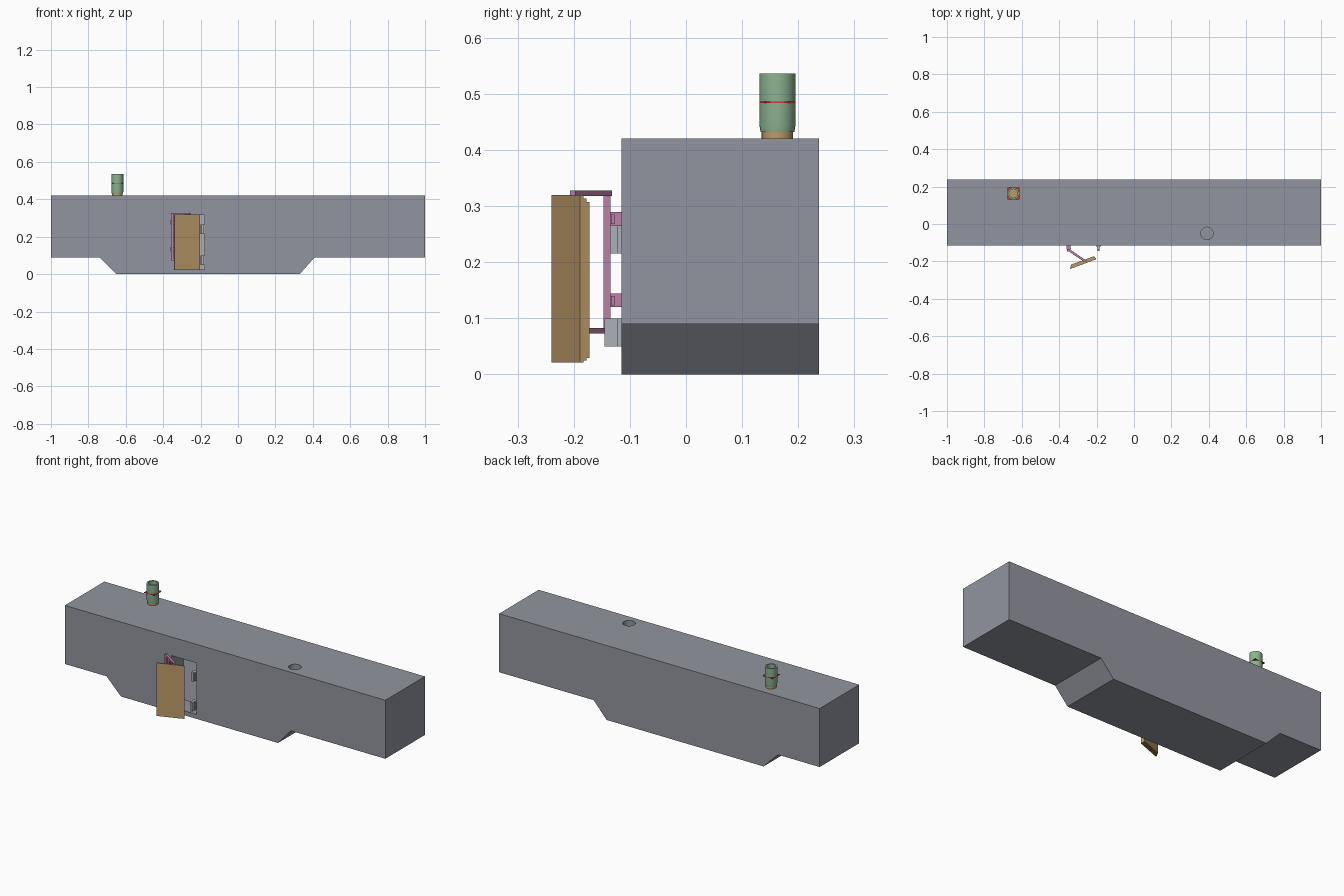
import bpy, bmesh, math
from mathutils import Vector, Matrix

cube = bpy.data.objects.get("Cube")
if cube:
    bpy.data.objects.remove(cube, do_unlink=True)


def material(name, rgb):
    m = bpy.data.materials.new(name)
    m.use_nodes = True
    m.diffuse_color = (*rgb, 1)
    m.node_tree.nodes["Principled BSDF"].inputs["Base Color"].default_value = (*rgb, 1)
    return m


GREY = material("hull grey", (0.29, 0.30, 0.35))
STEEL = material("light steel", (0.40, 0.44, 0.48))
TAN = material("tan", (0.50, 0.32, 0.14))
PINK = material("pink", (0.51, 0.22, 0.40))
GREEN = material("green", (0.27, 0.46, 0.29))
RED = material("red", (0.60, 0.04, 0.04))


def finish(name, bm, mat):
    bmesh.ops.recalc_face_normals(bm, faces=bm.faces)
    mesh = bpy.data.meshes.new(name)
    bm.to_mesh(mesh)
    bm.free()
    ob = bpy.data.objects.new(name, mesh)
    bpy.context.collection.objects.link(ob)
    if mat:
        mesh.materials.append(mat)
    return ob


def box(name, lo, hi, mat, frame=Matrix()):
    lo, hi = Vector(lo), Vector(hi)
    bm = bmesh.new()
    bmesh.ops.create_cube(bm, size=1)
    place = Matrix.Translation((lo + hi) / 2) @ Matrix.Diagonal((*(hi - lo), 1))
    bmesh.ops.transform(bm, matrix=frame @ place, verts=bm.verts)
    return finish(name, bm, mat)


def lathe(name, profile, centre, mat, sides=32):
    bm = bmesh.new()
    verts = [bm.verts.new((r, 0, z)) for r, z in profile]
    edges = [bm.edges.new(p) for p in zip(verts, verts[1:] + verts[:1])]
    bmesh.ops.spin(bm, geom=verts + edges, axis=(0, 0, 1), cent=(0, 0, 0),
                   angle=math.tau, steps=sides)
    bmesh.ops.remove_doubles(bm, verts=bm.verts, dist=1e-5)
    bmesh.ops.translate(bm, vec=(*centre, 0), verts=bm.verts)
    ob = finish(name, bm, mat)
    bpy.ops.object.select_all(action="DESELECT")
    bpy.context.view_layer.objects.active = ob
    ob.select_set(True)
    bpy.ops.object.shade_smooth_by_angle(angle=math.radians(35))
    return ob


# Hull: side profile with a lowered middle section, extruded in depth
FRONT, BACK = -0.115, 0.237
outline = [(-1, 0.42), (-1, 0.09), (-0.74, 0.09), (-0.65, 0), (0.33, 0),
           (0.41, 0.09), (1, 0.09), (1, 0.42)]
bm = bmesh.new()
face = bm.faces.new([bm.verts.new((x, FRONT, z)) for x, z in outline])
extruded = bmesh.ops.extrude_face_region(bm, geom=[face])["geom"]
bmesh.ops.translate(bm, vec=(0, BACK - FRONT, 0),
                    verts=[g for g in extruded if isinstance(g, bmesh.types.BMVert)])
hull = finish("hull", bm, GREY)

# Doorway and filler hole cut into the hull
doorway = box("doorway_cutter", (-0.335, -0.2, 0.025), (-0.178, 0.0, 0.315), None)
hole = lathe("hole_cutter", [(0, 0.2), (0.033, 0.2), (0.033, 0.5), (0, 0.5)],
             (0.39, -0.05), None)
for cutter in (doorway, hole):
    cut = hull.modifiers.new(cutter.name, "BOOLEAN")
    cut.operation, cut.solver, cut.object = "DIFFERENCE", "EXACT", cutter
    cutter.hide_render = True
    cutter.hide_set(True)
box("doorway_back_panel", (-0.335, -0.006, 0.025), (-0.178, 0.001, 0.315), STEEL)

# Latch blocks on the free side of the doorway
for level, z, reach in (("upper", 0.215, 0.135), ("lower", 0.05, 0.145)):
    box(level + "_latch_block", (-0.2, -0.123, z), (-0.178, FRONT + 0.01, z + 0.05), STEEL)
    box(level + "_latch_tongue", (-0.196, -reach, z), (-0.184, -0.123, z + 0.05), STEEL)

# Door: stepped layers, swung open
swing = Matrix.Translation((-0.34, -0.24, 0)) @ Matrix.Rotation(math.radians(20.5), 4, "Z")
for i, name in enumerate(("door_panel", "door_rim", "door_seal")):
    inset = 0.005 * i
    box(name, (inset, 0.0065 * i, 0.021 + inset * 0.8),
        (0.147 - inset * 0.4, 0.0065 * (i + 1), 0.32 - inset * 1.3), TAN, swing)

# Hinge: wall brackets, pins, post and two arms out to the door
for level, z in (("upper", 0.265), ("lower", 0.12)):
    box(level + "_hinge_bracket", (-0.362, -0.135, z), (-0.34, FRONT + 0.005, z + 0.024), PINK)
    box(level + "_hinge_pin", (-0.345, -0.134, z + 0.003), (-0.336, -0.127, z + 0.02), PINK)
box("hinge_post", (-0.358, -0.147, 0.075), (-0.346, -0.135, 0.328), PINK)
start, end = Vector((-0.352, -0.137, 0)), Vector((-0.256, -0.202, 0))
reach = end - start
along = Matrix.Translation(start) @ Matrix.Rotation(math.atan2(reach.y, reach.x), 4, "Z")
for level, z in (("upper", 0.318), ("lower", 0.073)):
    box(level + "_hinge_arm", (0, -0.006, z), (reach.length, 0.006, z + 0.01), PINK, along)

# Roof pipe: collar, open tube and square plate with protruding corners
PIPE = (-0.645, 0.163)
lathe("pipe_collar", [(0, 0.415), (0.028, 0.415), (0.028, 0.434), (0, 0.434)], PIPE, TAN)
lathe("pipe", [(0.023, 0.432), (0.030, 0.432), (0.032, 0.443), (0.032, 0.536), (0.023, 0.536)],
      PIPE, GREEN)
px, py = PIPE
half, bore = 0.032, 0.026
for name, sx, sy in (("east", 1, 0), ("west", -1, 0), ("north", 0, 1), ("south", 0, -1)):
    mid = Vector((px + sx * (half + bore) / 2, py + sy * (half + bore) / 2, 0.485))
    size = Vector(((half - bore) / 2 if sx else half, (half - bore) / 2 if sy else half, 0.0015))
    box("plate_" + name, mid - size, mid + size, RED)
for sx in (-1, 1):
    for sy in (-1, 1):
        a = Vector((px + sx * 0.02, py + sy * 0.02, 0.4835))
        b = Vector((px + sx * half, py + sy * half, 0.4865))
        lo = Vector(min(p) for p in zip(a, b))
        hi = Vector(max(p) for p in zip(a, b))
        box("plate_corner", lo, hi, RED)
